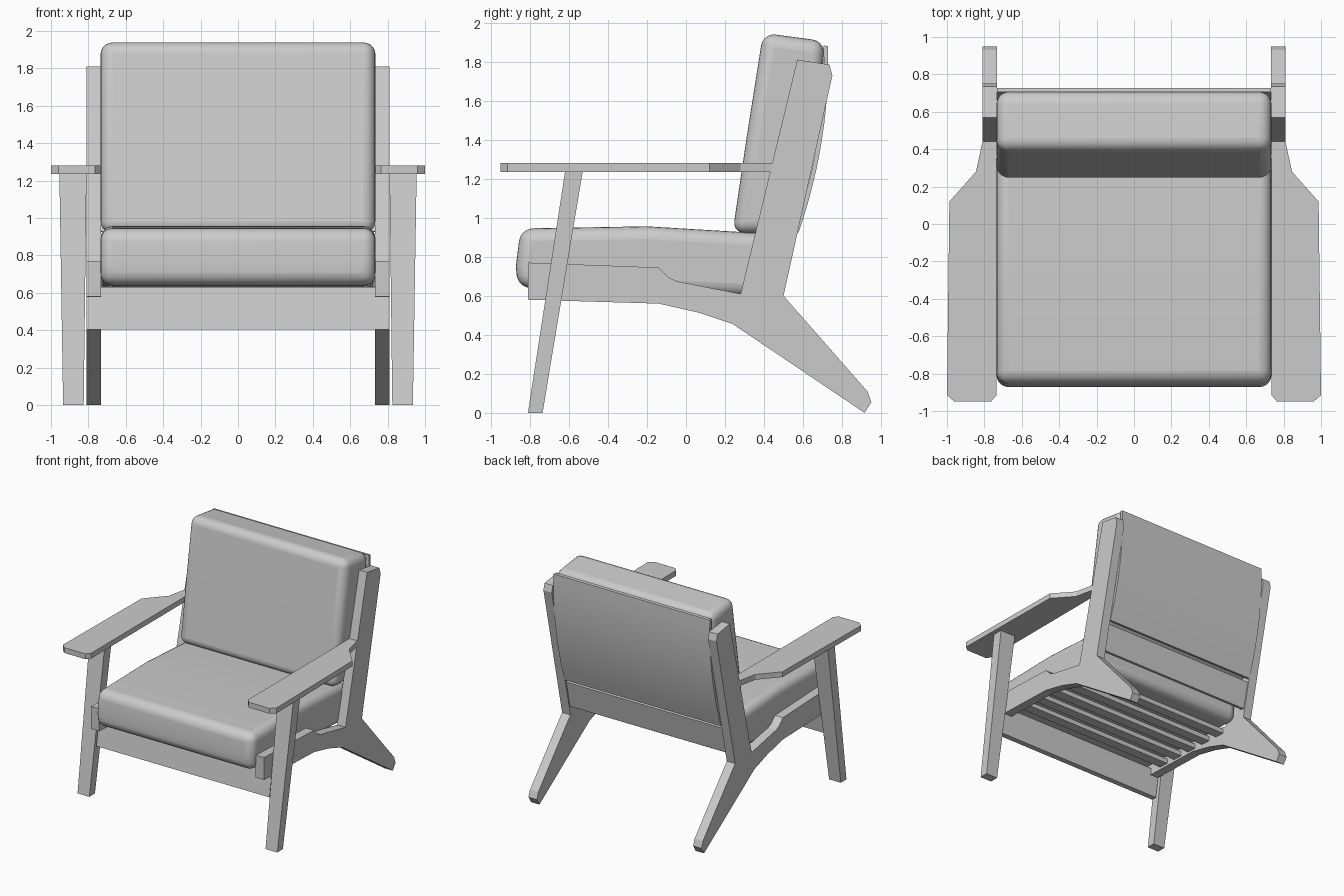
import bpy, bmesh, math

if "Cube" in bpy.data.objects:
    bpy.data.objects.remove(bpy.data.objects["Cube"])


def finish(name, bm, bevel=0.0, segments=5, smooth=False):
    bmesh.ops.recalc_face_normals(bm, faces=bm.faces)
    me = bpy.data.meshes.new(name)
    bm.to_mesh(me)
    bm.free()
    ob = bpy.data.objects.new(name, me)
    bpy.context.collection.objects.link(ob)
    if bevel:
        m = ob.modifiers.new("bevel", 'BEVEL')
        m.width, m.segments = bevel, segments
        m.limit_method, m.angle_limit = 'ANGLE', math.radians(30)
    if smooth:
        bpy.ops.object.select_all(action='DESELECT')
        ob.select_set(True)
        bpy.context.view_layer.objects.active = ob
        bpy.ops.object.shade_smooth_by_angle(angle=math.radians(35))
    return ob


def loft(name, ring_a, ring_b, **kw):
    """Solid between two matching closed outlines."""
    bm = bmesh.new()
    a = [bm.verts.new(p) for p in ring_a]
    b = [bm.verts.new(p) for p in ring_b]
    n = len(a)
    bm.faces.new(a)
    bm.faces.new(b[::-1])
    for i in range(n):
        bm.faces.new((a[i], a[(i + 1) % n], b[(i + 1) % n], b[i]))
    return finish(name, bm, **kw)


def side_prism(name, profile, x0, x1, **kw):
    """Side-view (y, z) profile extruded across x."""
    return loft(name, [(x0, y, z) for y, z in profile],
                [(x1, y, z) for y, z in profile], **kw)


# Outlines: one-piece side frame (rail, back post, rear leg) and armrest
frame = [(-.81, .77), (-.14, .745), (-.09, .695), (-.05, .675), (.28, .61),
         (.57, 1.81), (.735, 1.785), (.75, 1.73), (.50, .60), (.93, .11),
         (.95, .055), (.915, .0), (.24, .455), (.06, .515), (-.14, .56), (-.81, .58)]
arm = [(.735, -.915), (.765, -.95), (.96, -.95), (1.0, -.915), (.987, .12),
       (.845, .28), (.81, .44), (.735, .44)]

for side, s in (("left", -1), ("right", 1)):
    side_prism(f"{side}_side_frame", frame, s * .732, s * .81)
    loft(f"{side}_armrest", [(s * x, y, 1.235) for x, y in arm],
         [(s * x, y, 1.28) for x, y in arm])
    # Slanted, tapered front leg
    loft(f"{side}_front_leg",
         [(s * x, y, 0) for x, y in ((.825, -.81), (.935, -.81), (.935, -.735), (.825, -.735))],
         [(s * x, y, 1.235) for x, y in ((.81, -.62), (.955, -.62), (.955, -.53), (.81, -.53))])

# Front apron, leaning with the legs
side_prism("front_apron", [(-.737, .405), (-.702, .63), (-.655, .63), (-.69, .405)], -.81, .81)

# Seat slats following the slope of the cushion underside
for i in range(5):
    y = -.5 + .175 * i
    z = .632 - .042 * (y + .5)
    side_prism(f"seat_slat_{i + 1}", [(y - .045, z + .002), (y + .045, z - .002),
                                      (y + .045, z - .042), (y - .045, z - .038)], -.735, .735)

# Lower back rail between the posts
side_prism("lower_back_rail", [(.475, .68), (.505, .675), (.555, .90), (.525, .905)], -.735, .735)

# Thin bowed back panel
rear, front = [], []
for i in range(13):
    t = i / 12
    bow = .18 * t * (1 - t)
    y, z = .577 + .15 * t + bow, .925 + .955 * t
    rear.append((y, z))
    front.append((y - .022, z + .003))
side_prism("back_panel", rear + front[::-1], -.732, .732, smooth=True)

# Cushions
side_prism("seat_cushion", [(-.862, .642), (-.872, .75), (-.848, .945), (-.2, .956), (.43, .918),
                            (.41, .592), (-.2, .62)], -.735, .735, bevel=.065, smooth=True)
side_prism("back_cushion", [(.238, .92), (.312, 1.42), (.395, 1.947), (.712, 1.905),
                            (.675, 1.42), (.55, .918)], -.735, .735, bevel=.065, smooth=True)
